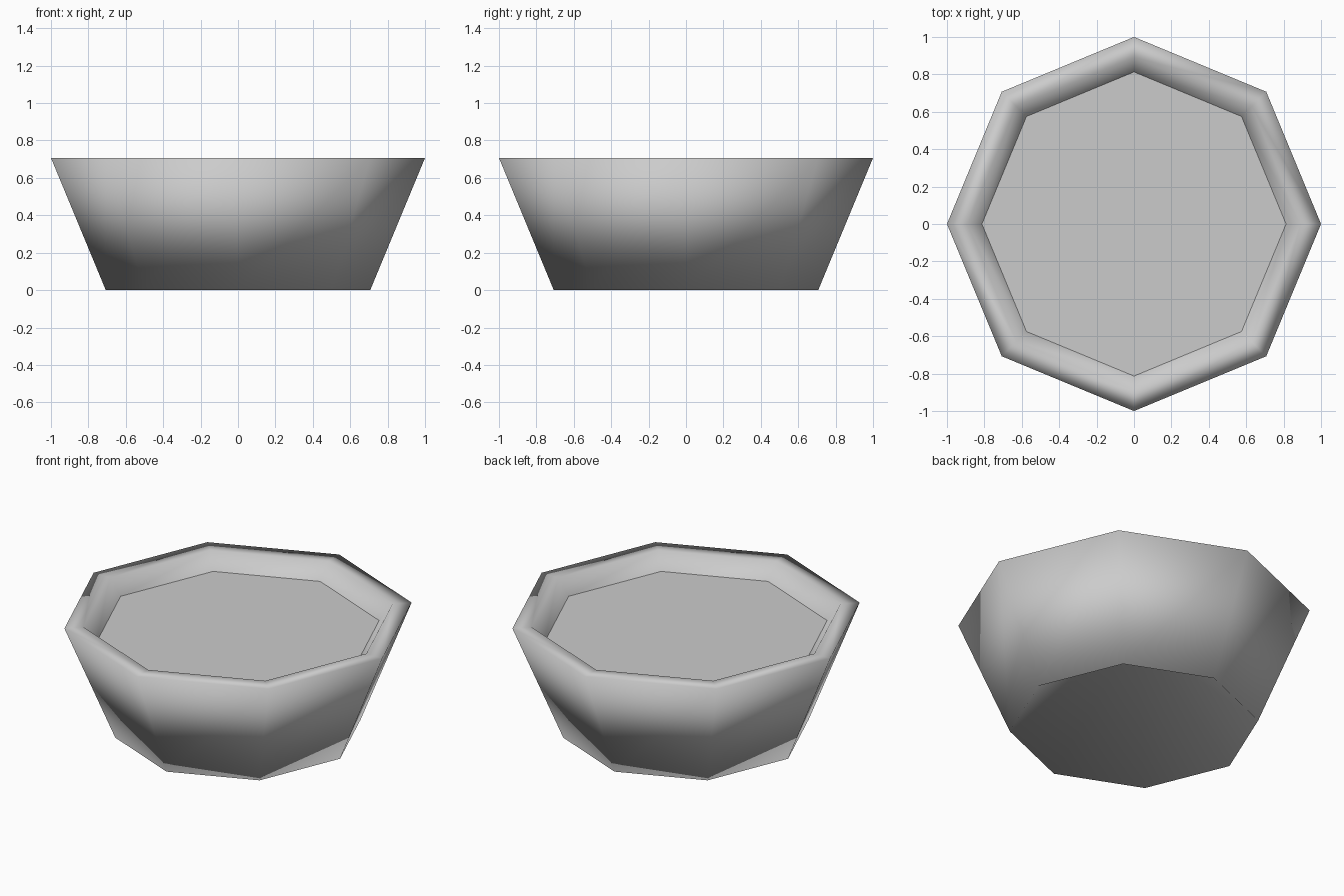
import bpy
import bmesh
from math import cos, sin, tau

SIDES = 8

cube = bpy.data.objects.get("Cube")
if cube:
    bpy.data.objects.remove(cube, do_unlink=True)

# One plain grey for everything
grey = bpy.data.materials.new("light_grey")
grey.use_nodes = True
colour = (0.6, 0.6, 0.6, 1.0)
grey.diffuse_color = colour
grey.node_tree.nodes["Principled BSDF"].inputs["Base Color"].default_value = colour


def ring(bm, radius, z):
    return [bm.verts.new((radius * cos(tau * i / SIDES), radius * sin(tau * i / SIDES), z))
            for i in range(SIDES)]


def finish(bm, name, smooth):
    mesh = bpy.data.meshes.new(name)
    for face in bm.faces:
        face.smooth = smooth
    bm.to_mesh(mesh)
    bm.free()
    mesh.materials.append(grey)
    obj = bpy.data.objects.new(name, mesh)
    bpy.context.collection.objects.link(obj)
    return obj


# Bowl: flared wall, flat rim and sloped inner wall, smooth throughout
profile = [(0.707, 0.0), (1.0, 0.707), (0.89, 0.707), (0.813, 0.61)]
bm = bmesh.new()
rings = [ring(bm, r, z) for r, z in profile]
for low, high in zip(rings, rings[1:]):
    for i in range(SIDES):
        j = (i + 1) % SIDES
        bm.faces.new((low[i], low[j], high[j], high[i]))

# Hollow underside: a cone rising from the foot to just below the filling
apex = bm.verts.new((0, 0, 0.59))
foot = rings[0]
for i in range(SIDES):
    bm.faces.new((foot[(i + 1) % SIDES], foot[i], apex))
finish(bm, "bowl", True)

# Flat filling inside the rim
bm = bmesh.new()
bm.faces.new(ring(bm, *profile[-1]))
finish(bm, "filling", False)
